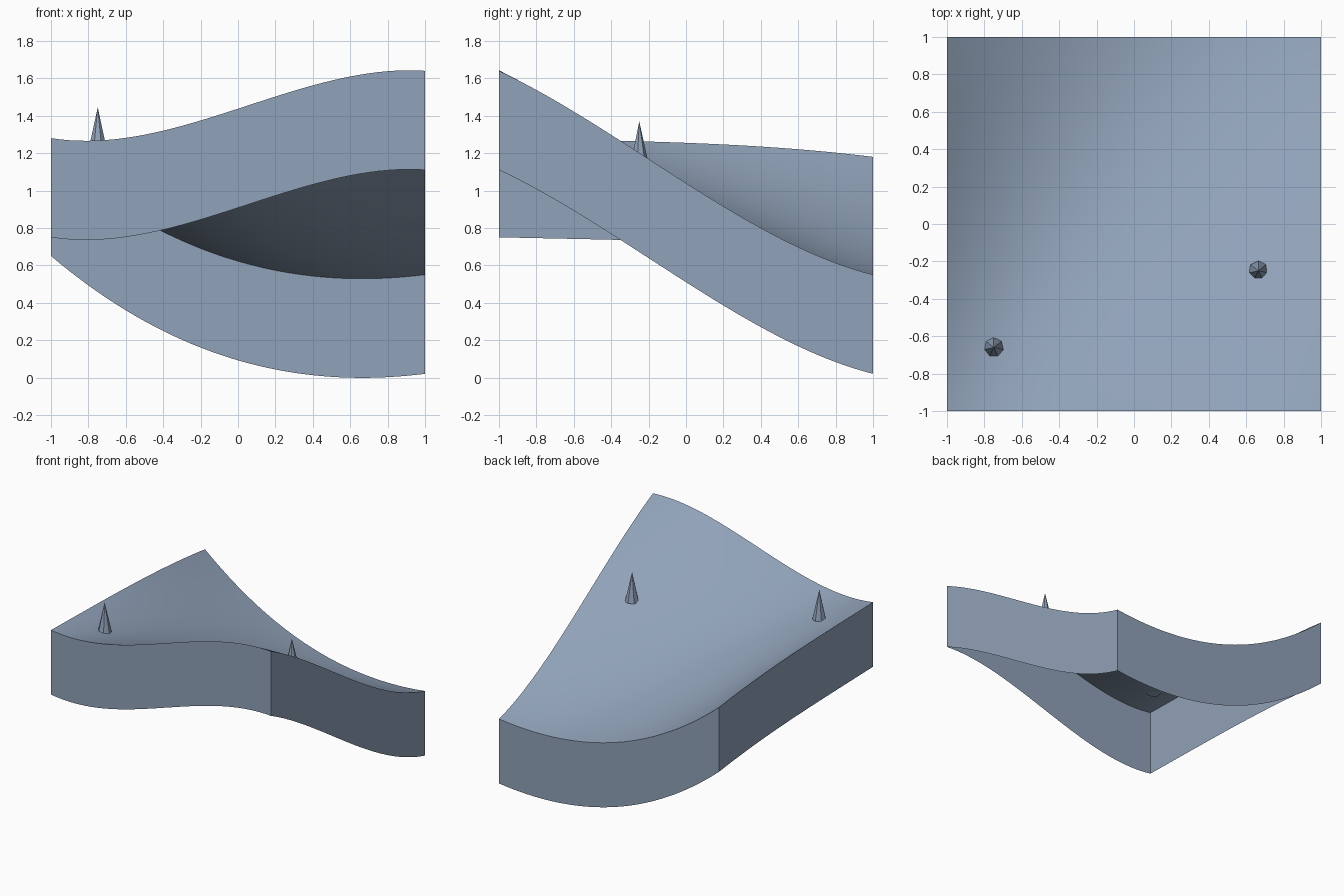
import bpy, bmesh, math

cube = bpy.data.objects.get("Cube")
if cube:
    bpy.data.objects.remove(cube, do_unlink=True)

THICK = 0.53
STEPS = 40

slate = bpy.data.materials.new("slate_blue")
slate.use_nodes = True
COLOUR = (0.28, 0.36, 0.48, 1)
slate.diffuse_color = COLOUR
slate.node_tree.nodes["Principled BSDF"].inputs["Base Color"].default_value = COLOUR


def cubic(c, t):
    return c[0] + t * (c[1] + t * (c[2] + t * c[3]))


# Edge curves of the sheet, as cubic coefficients
FRONT = (1.435, 0.323, 0.0225, -0.146)
BACK = (0.622, -0.292, 0.243, -0.023)
RIGHT_X = (1.04, -0.637, 0.055, 0.092)
LEFT_X = (1.255, -0.038, -0.025, -0.012)


def mix(a, b, t):
    return a + (b - a) * t


def height(x, y):
    """Blend the four edge curves, with a slight sag in the middle."""
    u, v = (x + 1) / 2, (y + 1) / 2
    along_x = mix(cubic(FRONT, x), cubic(BACK, x), v)
    along_y = mix(cubic(LEFT_X, y), cubic(RIGHT_X, y), u)
    corners = mix(mix(cubic(FRONT, -1), cubic(FRONT, 1), u),
                  mix(cubic(BACK, -1), cubic(BACK, 1), u), v)
    return along_x + along_y - corners - 0.08 * (1 - x * x) * (1 - y * y)


def add_object(name, bm):
    mesh = bpy.data.meshes.new(name)
    bm.to_mesh(mesh)
    bm.free()
    mesh.materials.append(slate)
    obj = bpy.data.objects.new(name, mesh)
    bpy.context.collection.objects.link(obj)
    return obj


# Curved sheet with a skirt around its rim, open underneath
bm = bmesh.new()
bmesh.ops.create_grid(bm, x_segments=STEPS, y_segments=STEPS, size=1)
for v in bm.verts:
    v.co.z = height(v.co.x, v.co.y)
rim = [e for e in bm.edges if e.is_boundary]
skirt = bmesh.ops.extrude_edge_only(bm, edges=rim)["geom"]
for v in skirt:
    if isinstance(v, bmesh.types.BMVert):
        v.co.z -= THICK
# Turn skirt faces outward
bm.normal_update()
for f in bm.faces:
    c = f.calc_center_median()
    if abs(f.normal.z) < 0.01 and f.normal.x * c.x + f.normal.y * c.y < 0:
        f.normal_flip()
slab = add_object("curved_slab", bm)
bpy.ops.object.select_all(action='DESELECT')
slab.select_set(True)
bpy.context.view_layer.objects.active = slab
bpy.ops.object.shade_smooth_by_angle(angle=math.radians(30))

# Small faceted spikes standing on the sheet
SPIKE = 0.24
for name, x, y, tip in (("front_spike", -0.75, -0.66, 1.445),
                        ("side_spike", 0.665, -0.25, 1.37)):
    bm = bmesh.new()
    bmesh.ops.create_cone(bm, cap_ends=True, segments=7, radius1=0.053,
                          radius2=0, depth=SPIKE)
    bmesh.ops.remove_doubles(bm, verts=bm.verts, dist=0.0001)
    add_object(name, bm).location = (x, y, tip - SPIKE / 2)
